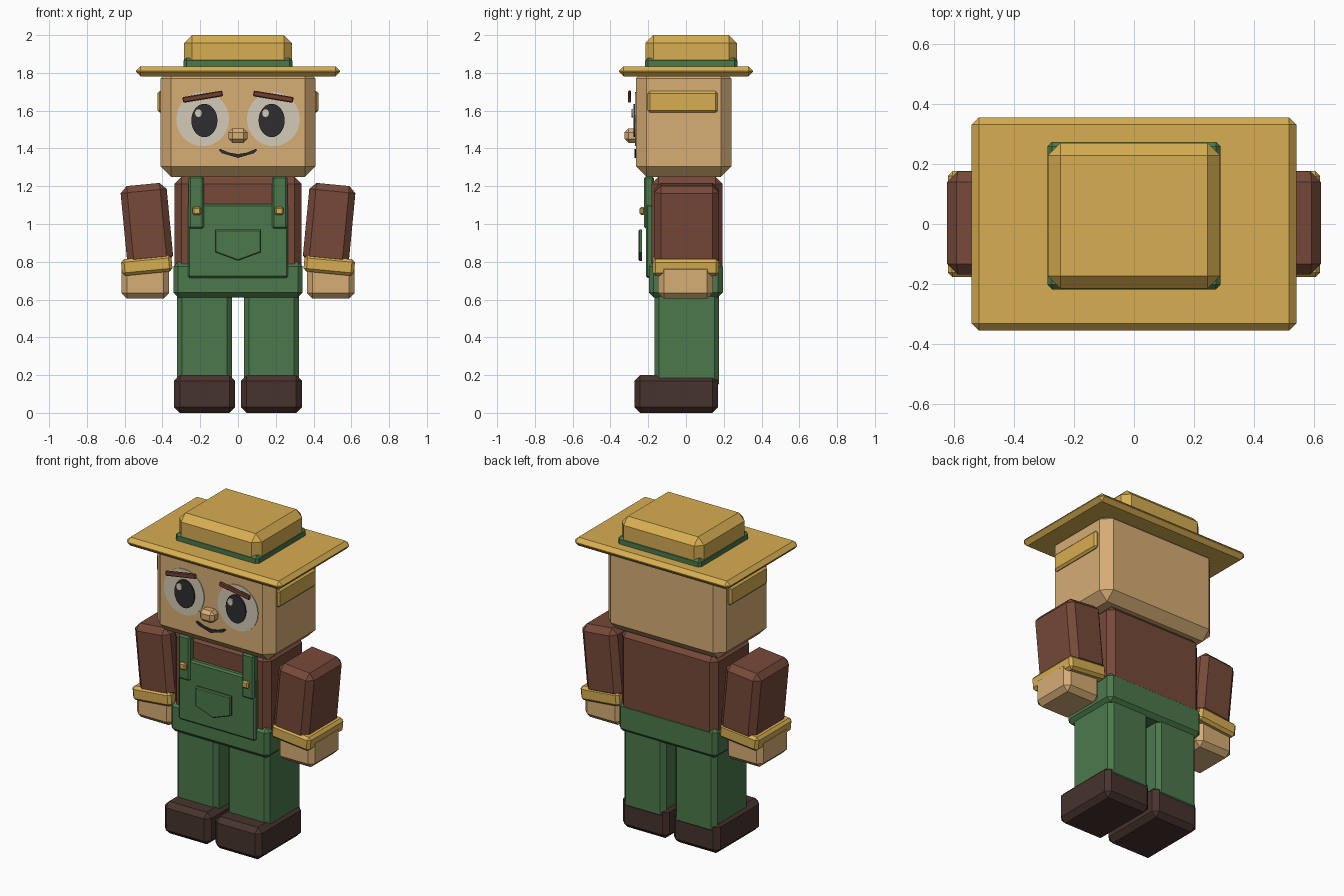
import bpy, bmesh, math
from mathutils import Matrix, Vector

if "Cube" in bpy.data.objects:
    bpy.data.objects.remove(bpy.data.objects["Cube"])


def material(name, rgb):
    m = bpy.data.materials.new(name)
    lin = [((c / 255 + 0.055) / 1.055) ** 2.4 for c in rgb]
    m.diffuse_color = (*lin, 1.0)
    m.use_nodes = True
    m.node_tree.nodes["Principled BSDF"].inputs["Base Color"].default_value = m.diffuse_color
    return m


SKIN = material("skin", (214, 173, 117))
STRAW = material("straw", (215, 174, 82))
GREEN = material("overall_green", (75, 121, 75))
SHIRT = material("shirt_brown", (118, 73, 57))
BROW = material("brow_brown", (116, 64, 48))
SHOE = material("shoe_brown", (71, 51, 46))
WHITE = material("eye_cream", (212, 202, 182))
DARK = material("pupil_dark", (46, 45, 48))


def finish(name, bm, mat):
    bmesh.ops.recalc_face_normals(bm, faces=bm.faces)
    me = bpy.data.meshes.new(name)
    bm.to_mesh(me)
    bm.free()
    me.materials.append(mat)
    ob = bpy.data.objects.new(name, me)
    bpy.context.collection.objects.link(ob)
    return ob


def box(name, mat, x, y, z, bevel, tilt=0.0):
    """Chamfered block from (min, max) ranges, tilted about y by degrees."""
    bm = bmesh.new()
    bmesh.ops.create_cube(bm, size=1)
    for v in bm.verts:
        v.co = Vector((v.co[i] * (r[1] - r[0]) for i, r in enumerate((x, y, z))))
    bmesh.ops.bevel(bm, geom=bm.edges[:], offset=bevel, segments=1,
                    affect='EDGES', profile=0.5)
    centre = Vector((sum(r) / 2 for r in (x, y, z)))
    bm.transform(Matrix.Translation(centre) @
                 Matrix.Rotation(math.radians(tilt), 4, 'Y'))
    return finish(name, bm, mat)


def plate(name, mat, points, front, back, bevel=0.0):
    """Flat outline in x/z extruded between two depths."""
    bm = bmesh.new()
    face = bm.faces.new([bm.verts.new((px, front, pz)) for px, pz in points])
    geom = bmesh.ops.extrude_face_region(bm, geom=[face])["geom"]
    for v in geom:
        if isinstance(v, bmesh.types.BMVert):
            v.co.y = back
    if bevel:
        rim = [e for e in bm.edges if all(abs(v.co.y - front) < 1e-5 for v in e.verts)]
        bmesh.ops.bevel(bm, geom=rim, offset=bevel, segments=1, affect='EDGES')
    return finish(name, bm, mat)


def oval(cx, cz, rx, rz, n=32):
    return [(cx + rx * math.cos(2 * math.pi * i / n),
             cz + rz * math.sin(2 * math.pi * i / n)) for i in range(n)]


def side(s, a, b):
    return tuple(sorted((s * a, s * b)))


# Head and hat
box("head", SKIN, (-0.41, 0.41), (-0.265, 0.24), (1.25, 1.825), 0.055)
box("hat_brim", STRAW, (-0.54, 0.54), (-0.355, 0.355), (1.782, 1.835), 0.024)
box("hat_band", GREEN, (-0.288, 0.288), (-0.217, 0.273), (1.81, 1.88), 0.015)
box("hat_crown", STRAW, (-0.286, 0.286), (-0.215, 0.27), (1.81, 2.0), 0.042)

# Nose and mouth
box("nose", SKIN, (-0.05, 0.05), (-0.325, -0.25), (1.43, 1.505), 0.02)
plate("mouth", DARK, [(-0.103, 1.392), (-0.093, 1.397), (-0.048, 1.378), (0, 1.37),
                      (0.048, 1.378), (0.093, 1.397), (0.103, 1.392), (0.085, 1.375),
                      (0, 1.35), (-0.085, 1.375)], -0.273, -0.264)

# Torso
box("shirt", SHIRT, (-0.335, 0.335), (-0.183, 0.193), (0.68, 1.25), 0.037)
box("overall_waist", GREEN, (-0.342, 0.342), (-0.197, 0.195), (0.612, 0.8), 0.025)
box("overall_bib", GREEN, (-0.266, 0.266), (-0.213, -0.165), (0.715, 1.105), 0.01)
plate("bib_pocket", GREEN, [(-0.122, 0.97), (0.122, 0.97), (0.122, 0.85),
                            (0, 0.805), (-0.122, 0.85)], -0.252, -0.232, 0.006)

for s, label in ((-1, "left"), (1, "right")):
    # Face details
    box(f"{label}_side_hair", STRAW, side(s, 0.38, 0.427), (-0.203, 0.168),
        (1.59, 1.703), 0.012)
    ex = s * 0.187
    plate(f"{label}_eye_white", WHITE, oval(ex, 1.555, 0.14, 0.143), -0.27, -0.264)
    px = s * 0.178
    plate(f"{label}_pupil", DARK, oval(px, 1.548, 0.069, 0.088), -0.278, -0.27)
    plate(f"{label}_eye_glint", WHITE, oval(px - 0.032, 1.587, 0.02, 0.023, 16),
          -0.288, -0.28)
    box(f"{label}_eyebrow", BROW, (ex - 0.107, ex + 0.107), (-0.306, -0.29),
        (1.659, 1.689), 0.005, s * 9.5)

    # Straps and buttons
    box(f"{label}_strap", GREEN, side(s, 0.18, 0.262), (-0.222, -0.17),
        (0.975, 1.253), 0.01)
    box(f"{label}_button", STRAW, side(s, 0.196, 0.24), (-0.245, -0.22),
        (1.047, 1.091), 0.008)

    # Arms
    box(f"{label}_sleeve", SHIRT, side(s, 0.36, 0.605), (-0.168, 0.175),
        (0.785, 1.21), 0.035, s * 5.5)
    box(f"{label}_cuff", STRAW, side(s, 0.349, 0.617), (-0.177, 0.176),
        (0.737, 0.825), 0.016, s * 5.5)
    box(f"{label}_hand", SKIN, side(s, 0.365, 0.618), (-0.147, 0.142),
        (0.605, 0.79), 0.03)

    # Legs
    box(f"{label}_leg", GREEN, side(s, 0.032, 0.322), (-0.167, 0.175),
        (0.13, 0.66), 0.025)
    box(f"{label}_shoe", SHOE, side(s, 0.015, 0.338), (-0.273, 0.17),
        (0.0, 0.2), 0.03)
